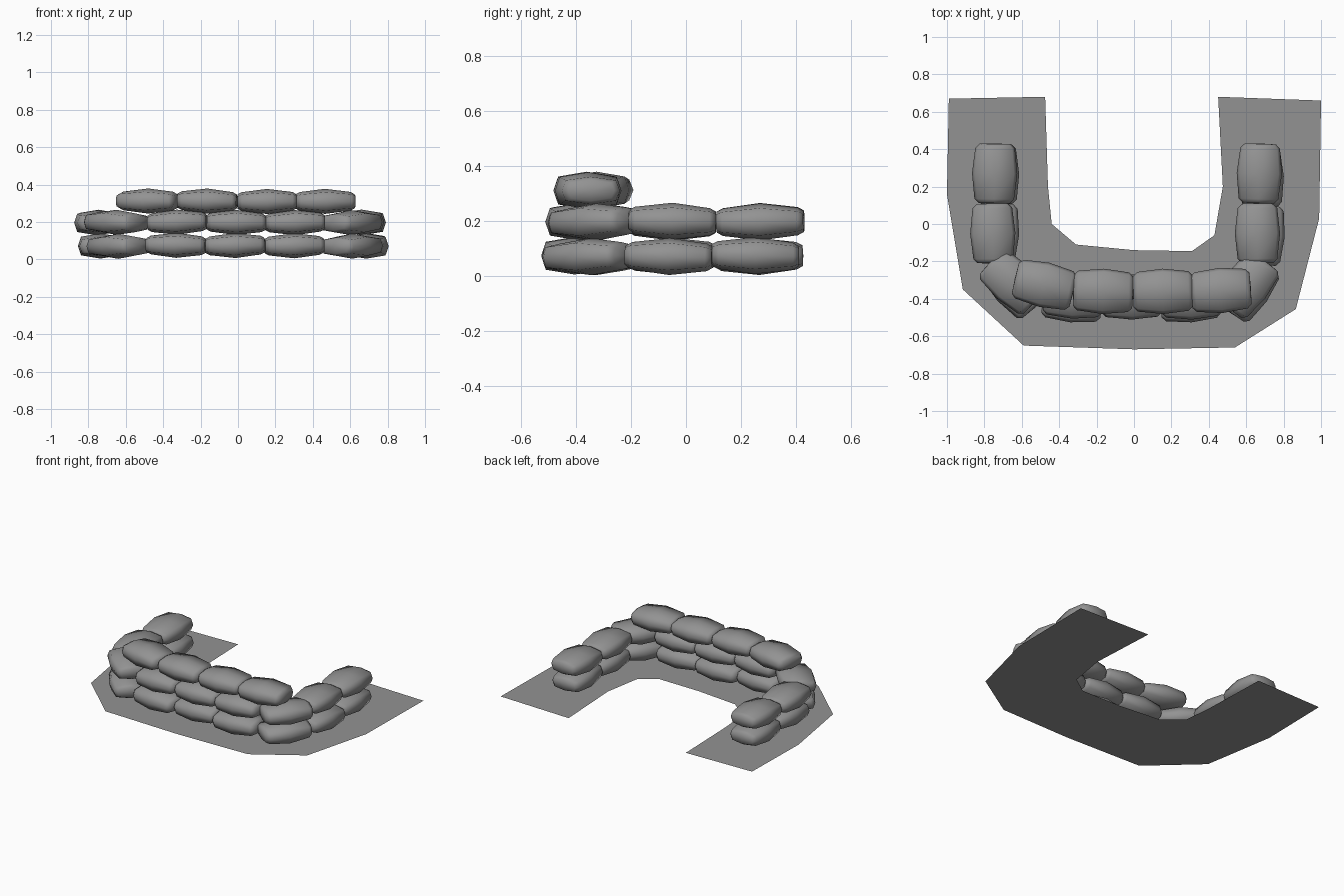
import bpy, bmesh, math, random
from mathutils import Matrix, Vector

if "Cube" in bpy.data.objects:
    bpy.data.objects.remove(bpy.data.objects["Cube"])

random.seed(4)
grey = bpy.data.materials.new("grey")
grey.diffuse_color = (0.29, 0.29, 0.29, 1)
grey.use_nodes = True
grey.node_tree.nodes["Principled BSDF"].inputs["Base Color"].default_value = grey.diffuse_color


def finish(bm, name, smooth=False):
    mesh = bpy.data.meshes.new(name)
    bm.to_mesh(mesh)
    bm.free()
    mesh.materials.append(grey)
    obj = bpy.data.objects.new(name, mesh)
    bpy.context.collection.objects.link(obj)
    for p in mesh.polygons:
        p.use_smooth = smooth
    return obj


# Bag: octagonal cross-sections (position, half width, half height) along its length
SECTIONS = [(-0.158, 0.084, 0.038), (-0.136, 0.106, 0.050), (0, 0.121, 0.067),
            (0.136, 0.106, 0.050), (0.158, 0.084, 0.038)]
OCTAGON = [(1, 0), (0.86, 0.74), (0, 1), (-0.86, 0.74),
           (-1, 0), (-0.86, -0.74), (0, -1), (0.86, -0.74)]


def sandbag(name, x, y, z, yaw):
    bm = bmesh.new()
    rings = [[bm.verts.new((t, a * w, b * h)) for a, b in OCTAGON]
             for t, w, h in SECTIONS]
    for r, s in zip(rings, rings[1:]):
        for i in range(8):
            j = (i + 1) % 8
            bm.faces.new((r[i], r[j], s[j], s[i]))
    for ring, end in ((rings[0], -0.161), (rings[-1], 0.161)):
        tip = bm.verts.new((end, 0, 0))
        for i in range(8):
            bm.faces.new((ring[i], ring[(i + 1) % 8], tip))
    bmesh.ops.recalc_face_normals(bm, faces=bm.faces)
    tilt = Matrix.Rotation(math.radians(random.uniform(-1.5, 1.5)), 4, 'Y')
    turn = Matrix.Rotation(math.radians(yaw), 4, 'Z')
    bm.transform(Matrix.Translation(Vector((x, y, z))) @ turn @ tilt)
    finish(bm, name, True)


# Three courses of bags: height, then (x, y, yaw) of each bag
COURSES = [
    ("bottom_bag", 0.073, [(-0.735, 0.265, 91), (-0.735, -0.05, 87), (-0.64, -0.33, -48),
                           (-0.33, -0.405, -5), (-0.015, -0.39, 0), (0.30, -0.405, 4),
                           (0.61, -0.345, 55), (0.685, -0.06, 86), (0.68, 0.25, 92)]),
    ("middle_bag", 0.197, [(-0.745, 0.27, 89), (-0.755, -0.05, 91), (-0.65, -0.31, -42),
                           (-0.325, -0.385, -3), (-0.01, -0.39, 1), (0.305, -0.39, 2),
                           (0.605, -0.325, 52), (0.66, -0.05, 90), (0.67, 0.27, 88)]),
    ("top_bag", 0.31, [(-0.48, -0.325, -13), (-0.165, -0.36, -2),
                       (0.155, -0.36, 1), (0.465, -0.355, 4)]),
]
for name, z, bags in COURSES:
    for n, (x, y, yaw) in enumerate(bags):
        sandbag(f"{name}_{n + 1}", x, y, z + random.uniform(-0.003, 0.003), yaw)

# Flat ground sheet: inner and outer edges joined as a strip of quads
INNER = [(-0.475, 0.68), (-0.46, 0.2), (-0.44, 0), (-0.31, -0.11), (0, -0.14),
         (0.31, -0.145), (0.43, -0.06), (0.475, 0.2), (0.45, 0.68)]
OUTER = [(-0.99, 0.67), (-1, 0.16), (-0.915, -0.35), (-0.59, -0.65), (0, -0.67),
         (0.54, -0.66), (0.865, -0.455), (0.99, 0.03), (1, 0.66)]
bm = bmesh.new()
inner, outer = ([bm.verts.new((x, y, 0)) for x, y in edge] for edge in (INNER, OUTER))
for i in range(8):
    bm.faces.new((outer[i], outer[i + 1], inner[i + 1], inner[i]))
finish(bm, "ground_sheet")
